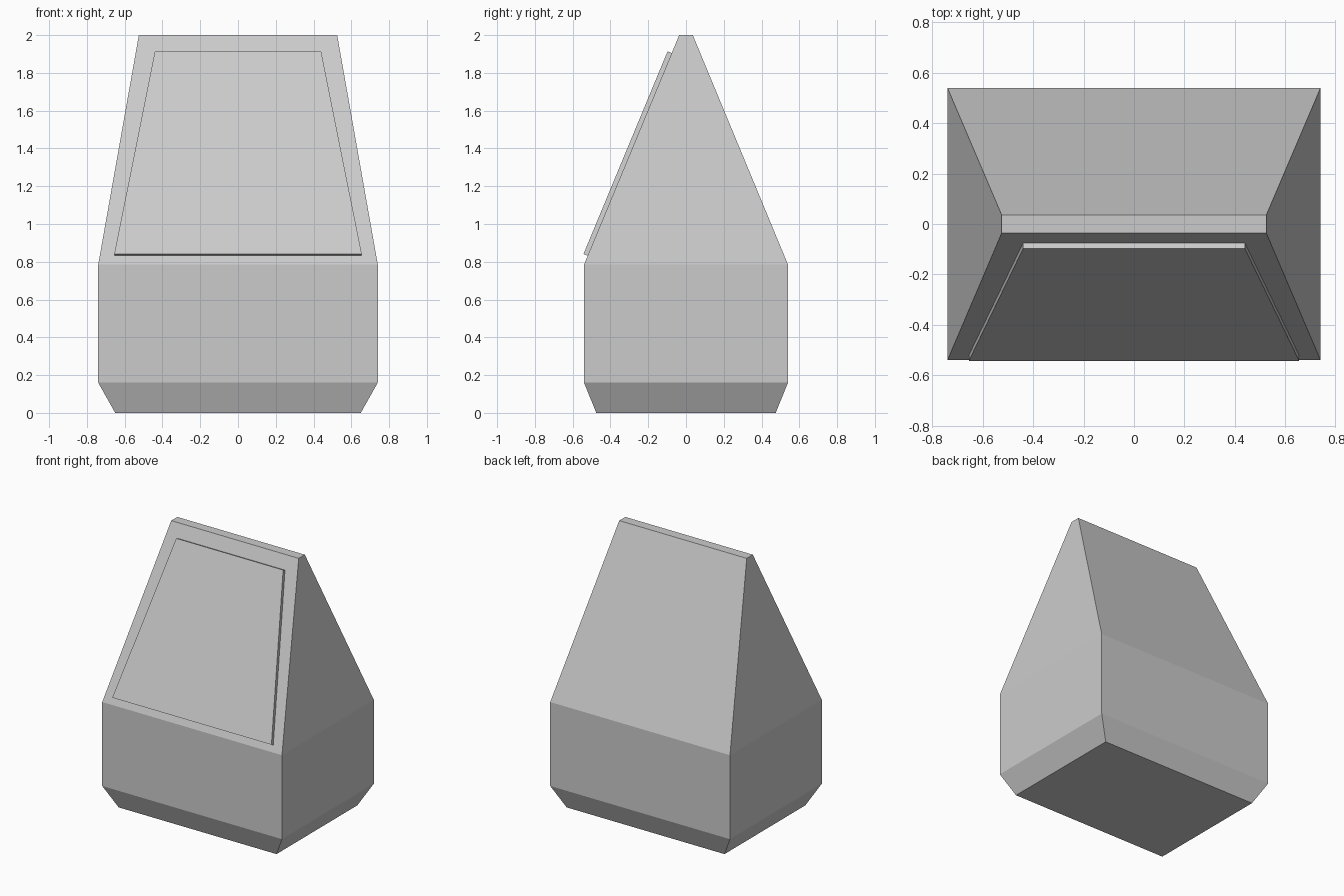
import bpy
import bmesh
from mathutils import Vector

if "Cube" in bpy.data.objects:
    bpy.data.objects.remove(bpy.data.objects["Cube"])


def loft(name, rings):
    """Skin a stack of four-point rings into a closed, flat-faced solid."""
    bm = bmesh.new()
    loops = [[bm.verts.new(p) for p in ring] for ring in rings]
    for low, high in zip(loops, loops[1:]):
        for i in range(4):
            j = (i + 1) % 4
            bm.faces.new((low[i], low[j], high[j], high[i]))
    bm.faces.new(loops[0][::-1])
    bm.faces.new(loops[-1])
    bmesh.ops.recalc_face_normals(bm, faces=bm.faces[:])
    mesh = bpy.data.meshes.new(name)
    bm.to_mesh(mesh)
    bm.free()
    obj = bpy.data.objects.new(name, mesh)
    bpy.context.collection.objects.link(obj)
    return obj


def rectangle(hx, hy, z):
    return [(-hx, -hy, z), (hx, -hy, z), (hx, hy, z), (-hx, hy, z)]


# Body: chamfered base, straight walls, wedge roof (half width, half depth, height)
profile = [(0.65, 0.475, 0), (0.74, 0.54, 0.16), (0.74, 0.54, 0.785), (0.525, 0.036, 2)]
loft("body", [rectangle(*p) for p in profile])

# Front panel: thin trapezoid lying on the sloping front face
eave = Vector((0, -0.54, 0.785))
slope = Vector((0, -0.036, 2)) - eave
normal = Vector((0, -slope.z, slope.y)).normalized()


def panel_ring(offset):
    ring = []
    for hx, z in ((-0.655, 0.832), (0.655, 0.832), (0.44, 1.905), (-0.44, 1.905)):
        p = eave + slope * ((z - eave.z) / slope.z) + normal * offset
        ring.append((hx, p.y, p.z))
    return ring


loft("front_panel", [panel_ring(-0.003), panel_ring(0.024)])
